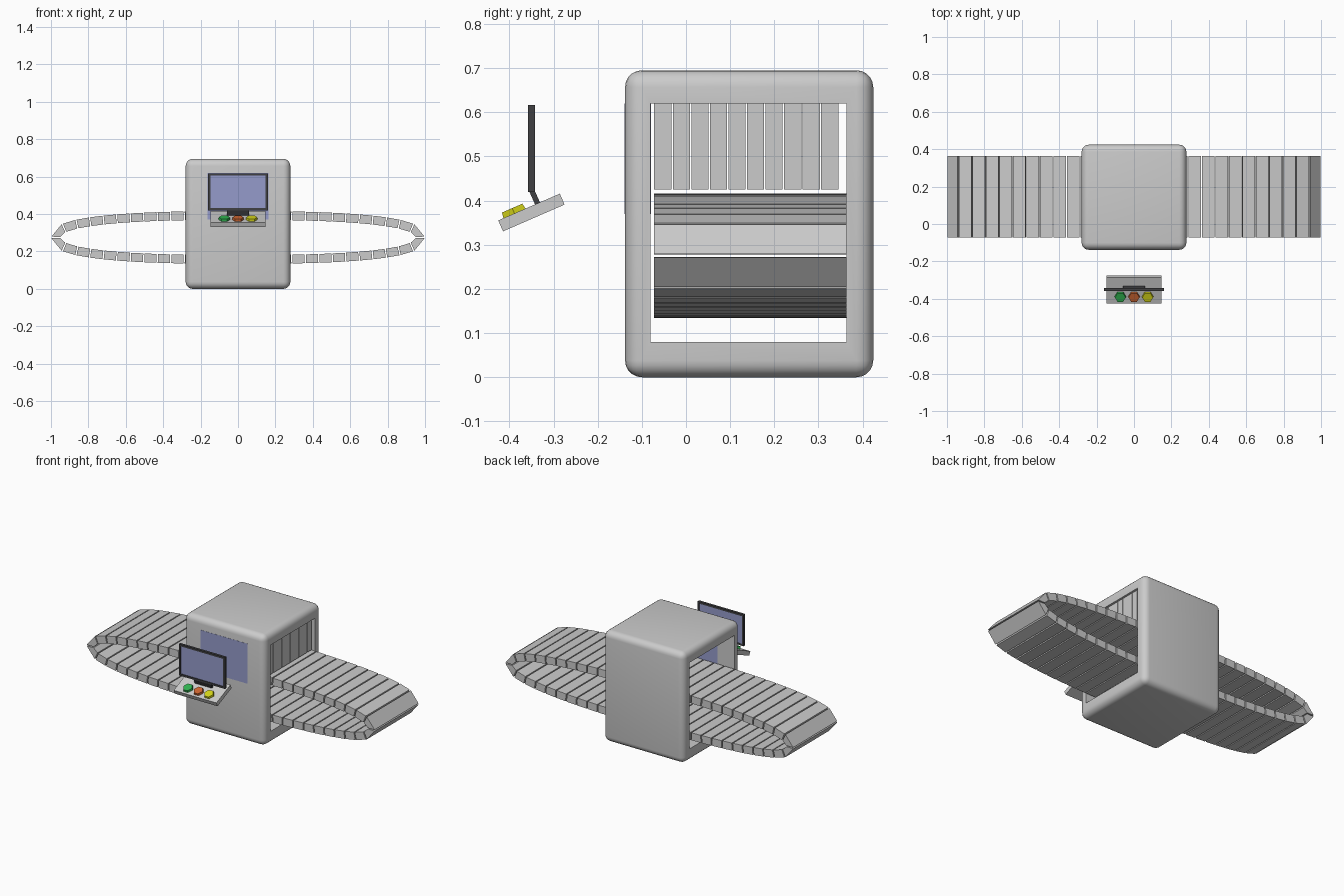
import bpy, bmesh, math
from mathutils import Vector

if "Cube" in bpy.data.objects:
    bpy.data.objects.remove(bpy.data.objects["Cube"])


def material(name, rgb):
    m = bpy.data.materials.new(name)
    m.diffuse_color = (*rgb, 1)
    m.use_nodes = True
    m.node_tree.nodes["Principled BSDF"].inputs["Base Color"].default_value = m.diffuse_color
    return m


DARK = material("dark_plastic", (0.05, 0.05, 0.055))
BLUE = material("blue_glass", (0.30, 0.33, 0.60))
GREEN = material("green", (0.03, 0.45, 0.08))
ORANGE = material("orange", (0.60, 0.13, 0.03))
YELLOW = material("yellow", (0.65, 0.65, 0.01))


def finish(bm, name, mat=None):
    bmesh.ops.recalc_face_normals(bm, faces=bm.faces)
    me = bpy.data.meshes.new(name)
    bm.to_mesh(me)
    bm.free()
    ob = bpy.data.objects.new(name, me)
    bpy.context.collection.objects.link(ob)
    if mat:
        me.materials.append(mat)
    return ob


def box(name, lo, hi, mat=None):
    """Box between two corners, origin at its centre."""
    lo, hi = Vector(lo), Vector(hi)
    bm = bmesh.new()
    bmesh.ops.create_cube(bm, size=1)
    bmesh.ops.scale(bm, vec=hi - lo, verts=bm.verts)
    ob = finish(bm, name, mat)
    ob.location = (lo + hi) / 2
    return ob


# Scanner housing: rounded box with a tunnel through it
body = box("housing", (-0.28, -0.138, 0), (0.28, 0.424, 0.695))
cutter = box("tunnel_cutter", (-0.5, -0.08, 0.08), (0.5, 0.363, 0.62))
cutter.hide_render = True
bev = body.modifiers.new("round", 'BEVEL')
bev.width, bev.segments = 0.038, 5
cut = body.modifiers.new("tunnel", 'BOOLEAN')
cut.operation, cut.object, cut.solver = 'DIFFERENCE', cutter, 'EXACT'
bpy.context.view_layer.objects.active = body
body.select_set(True)
for m in ("round", "tunnel"):
    bpy.ops.object.modifier_apply(modifier=m)
bpy.ops.object.shade_smooth_by_angle(angle=math.radians(35))
bpy.data.objects.remove(cutter)

# Viewing window in the front wall
box("window", (-0.163, -0.139, 0.37), (0.163, -0.079, 0.62), BLUE)

# Curtain strips hanging in the right opening
for i in range(10):
    y = -0.072 + 0.042 * i
    box(f"curtain_strip_{i + 1}", (0.262, y, 0.425), (0.267, y + 0.039, 0.621))

# Conveyor belt: slats bent along a flattened closed loop
A, B, N, ZC, HALF_T = 0.974, 0.1175, 2.6, 0.275, 0.0235


def loop_point(t):
    c, s = math.cos(t), math.sin(t)
    return Vector((math.copysign(A * abs(c) ** (2 / N), c),
                   math.copysign(B * abs(s) ** (2 / N), s)))


def normal(p):
    g = Vector((math.copysign(abs(p.x / A) ** (N - 1) / A, p.x),
                math.copysign(abs(p.y / B) ** (N - 1) / B, p.y)))
    return g.normalized()


STEPS = 8000
pts = [loop_point(2 * math.pi * i / STEPS) for i in range(STEPS + 1)]
dist = [0.0]
for p, q in zip(pts, pts[1:]):
    dist.append(dist[-1] + (q - p).length)


def at_length(s):
    lo, hi = 0, STEPS
    while hi - lo > 1:
        mid = (lo + hi) // 2
        lo, hi = (mid, hi) if dist[mid] <= s else (lo, mid)
    f = (s - dist[lo]) / max(dist[hi] - dist[lo], 1e-9)
    return pts[lo].lerp(pts[hi], f)


COUNT, GAP = 56, 0.007
pitch = dist[-1] / COUNT
bm = bmesh.new()
for k in range(COUNT):
    ring = []
    for s, sides in ((k * pitch + GAP / 2, (-1, 1)), ((k + 1) * pitch - GAP / 2, (1, -1))):
        p = at_length(s)
        n = normal(p)
        ring += [p + n * HALF_T * d for d in sides]
    near = [bm.verts.new((p.x, -0.072, ZC + p.y)) for p in ring]
    far = [bm.verts.new((p.x, 0.363, ZC + p.y)) for p in ring]
    bm.faces.new(near)
    bm.faces.new(far[::-1])
    for i in range(4):
        j = (i + 1) % 4
        bm.faces.new((near[i], far[i], far[j], near[j]))
finish(bm, "conveyor_belt")

# Control console, tilted towards the operator
TILT = math.radians(23.5)
console = box("console", (-0.148, -0.426, 0.3595), (0.148, -0.274, 0.3865))
console.rotation_euler.x = TILT
along = Vector((0, math.cos(TILT), math.sin(TILT)))
up = Vector((0, -math.sin(TILT), math.cos(TILT)))

# Six-sided push buttons
for name, x, mat in (("green", -0.073, GREEN), ("orange", 0, ORANGE), ("yellow", 0.073, YELLOW)):
    bm = bmesh.new()
    bmesh.ops.create_cone(bm, cap_ends=True, segments=6, radius1=0.032, radius2=0.029, depth=0.016)
    side = max(abs(v.co.y) for v in bm.verts)
    if side > 0.03:  # put the points left and right
        for v in bm.verts:
            v.co.x, v.co.y = v.co.y, v.co.x
    b = finish(bm, f"{name}_button", mat)
    b.location = console.location + Vector((x, 0, 0)) - along * 0.036 + up * 0.0185
    b.rotation_euler.x = TILT

# Monitor frame with see-through screen
W, Z0, Z1, Y0, Y1, R = 0.16, 0.42, 0.617, -0.358, -0.342, 0.012
for name, lo, hi in (("left", (-W, Z0), (-W + R, Z1)), ("right", (W - R, Z0), (W, Z1)),
                     ("bottom", (-W + R, Z0), (W - R, Z0 + R)), ("top", (-W + R, Z1 - R), (W - R, Z1))):
    box(f"monitor_frame_{name}", (lo[0], Y0, lo[1]), (hi[0], Y1, hi[1]), DARK)
box("screen", (-W + R, Y0 + 0.004, Z0 + R), (W - R, Y1 - 0.001, Z1 - R), BLUE)

# Monitor stand leaning back from the console
stand = box("monitor_stand", (-0.06, -0.348, 0.388), (0.06, -0.336, 0.425), DARK)
stand.rotation_euler.x = math.radians(24)
